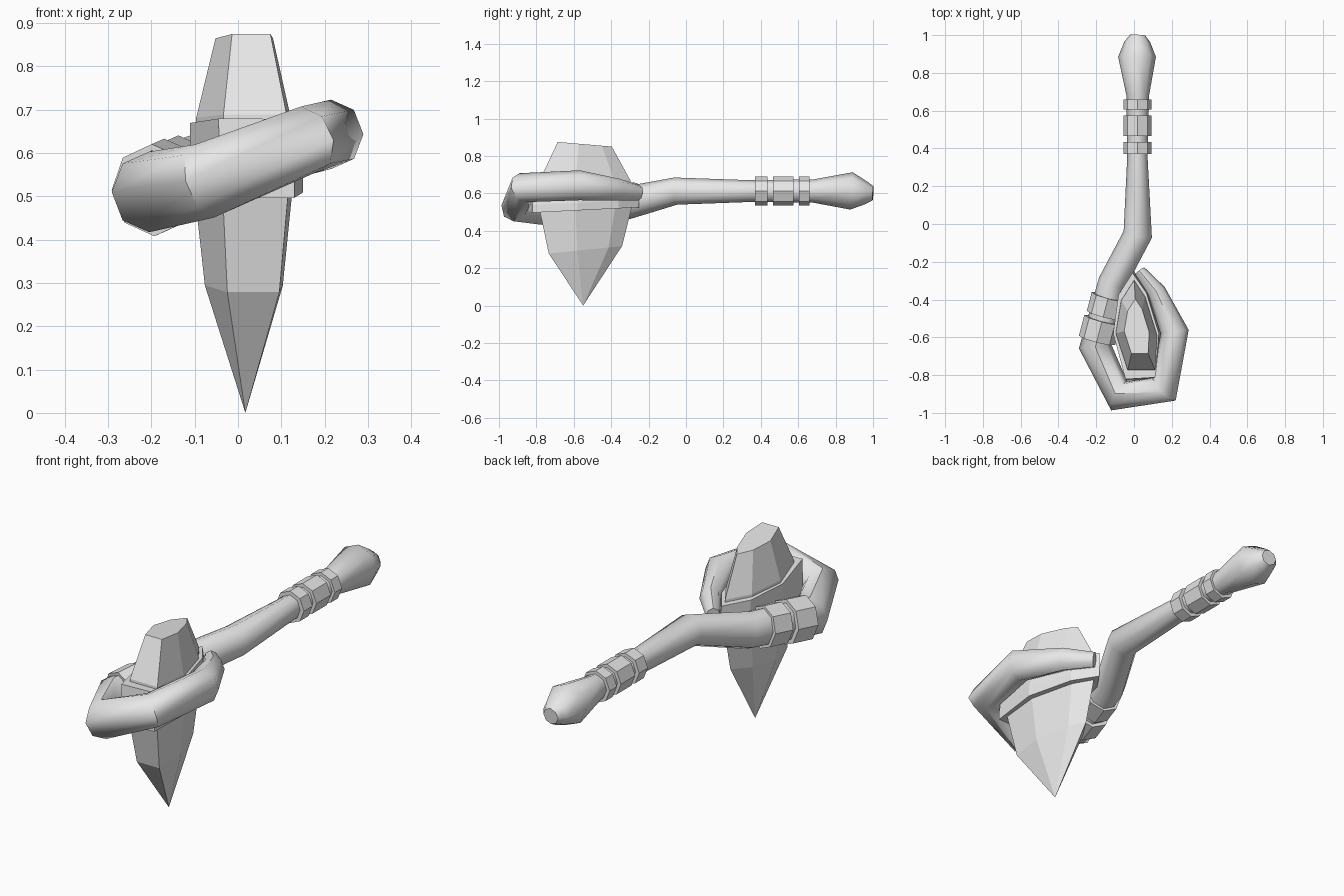
import bpy, bmesh, math
from mathutils import Vector

cube = bpy.data.objects.get("Cube")
if cube:
    bpy.data.objects.remove(cube, do_unlink=True)

grey = bpy.data.materials.new("plain_grey")
grey.use_nodes = True
grey.diffuse_color = (0.8, 0.8, 0.8, 1)
grey.node_tree.nodes["Principled BSDF"].inputs["Base Color"].default_value = (0.8, 0.8, 0.8, 1)


def loft(name, rings, smooth=None):
    """Skin a list of equal-length point rings and cap both ends."""
    bm = bmesh.new()
    rows = [[bm.verts.new(p) for p in ring] for ring in rings]
    n = len(rows[0])
    for a, b in zip(rows, rows[1:]):
        for i in range(n):
            j = (i + 1) % n
            bm.faces.new((a[i], a[j], b[j], b[i]))
    bm.faces.new(rows[0])
    bm.faces.new(rows[-1])
    bmesh.ops.remove_doubles(bm, verts=bm.verts, dist=0.0005)
    bmesh.ops.recalc_face_normals(bm, faces=bm.faces)
    mesh = bpy.data.meshes.new(name)
    bm.to_mesh(mesh)
    bm.free()
    mesh.materials.append(grey)
    obj = bpy.data.objects.new(name, mesh)
    bpy.context.collection.objects.link(obj)
    if smooth:
        bpy.ops.object.select_all(action='DESELECT')
        obj.select_set(True)
        bpy.context.view_layer.objects.active = obj
        bpy.ops.object.shade_smooth_by_angle(angle=math.radians(smooth))
    return obj


def tube(name, stations, smooth=None, sides=8):
    """Sweep an oval; each station is x, y, z, half width, half height."""
    pts = [Vector(s[:3]) for s in stations]
    rings = []
    for i, (p, s) in enumerate(zip(pts, stations)):
        t = Vector()
        if i:
            t += (p - pts[i - 1]).normalized()
        if i < len(pts) - 1:
            t += (pts[i + 1] - p).normalized()
        t.normalize()
        side = t.cross(Vector((0, 0, 1))).normalized()
        up = side.cross(t)
        angles = [math.tau * k / sides for k in range(sides)]
        rings.append([p + side * s[3] * math.cos(a) + up * s[4] * math.sin(a) for a in angles])
    return loft(name, rings, smooth)


# Handle: knob, straight grip, bend and hooked loop around the stone
bend = (-0.115, -0.31, 0.55, 0.075, 0.088)
loop_left = (-0.205, -0.65, 0.51, 0.087, 0.093)
tube("handle", [
    (0.02, 1.00, 0.60, 0.04, 0.038),
    (0.018, 0.965, 0.602, 0.068, 0.06),
    (0.016, 0.885, 0.613, 0.10, 0.10),
    (0.02, 0.68, 0.612, 0.06, 0.062),
    (0.018, 0.35, 0.612, 0.054, 0.058),
    (0.02, -0.055, 0.612, 0.077, 0.073),
    bend,
    loop_left,
    (-0.078, -0.91, 0.535, 0.088, 0.088),
    (0.16, -0.875, 0.63, 0.085, 0.08),
    (0.215, -0.57, 0.643, 0.075, 0.08),
    (0.12, -0.36, 0.62, 0.05, 0.058),
    (0.03, -0.25, 0.602, 0.032, 0.04),
], smooth=50)

# Three bands on the grip
for i, (y0, y1) in enumerate([(0.37, 0.435), (0.465, 0.575), (0.605, 0.66)]):
    tube(f"grip_band_{i + 1}", [(0.018, y, 0.612, 0.074, 0.077) for y in (y0, y1)], smooth=30)

# Two bands on the left of the loop
for i, (t0, t1, r) in enumerate([(0.22, 0.51, 0.097), (0.58, 0.90, 0.104)]):
    ends = [Vector(bend[:3]).lerp(Vector(loop_left[:3]), t) for t in (t0, t1)]
    tube(f"loop_band_{i + 1}", [(*p, r - 0.005, r + 0.003) for p in ends], smooth=30)

# Stone head: seven-sided faceted spike with a blunt top
outline = [(0, -0.29), (-0.07, -0.40), (-0.1, -0.58), (-0.035, -0.78),
           (0.115, -0.78), (0.125, -0.59), (0.06, -0.38)]
cx, cy = 0.017, -0.55


def layer(scale, z, tilt):
    return [(cx + (x - cx) * scale, cy + (y - cy) * scale, z + tilt * (y - cy) * scale)
            for x, y in outline]


loft("stone_head", [layer(0, 0, 0), layer(0.8, 0.297, 0.1), layer(1.0, 0.51, 0.05),
                    layer(0.97, 0.68, -0.04), layer(0.59, 0.863, -0.085)])

# Collar wrapped around the stone
rim = [(0, -0.25), (-0.08, -0.37), (-0.11, -0.58), (-0.04, -0.83),
       (0.13, -0.82), (0.15, -0.58), (0.08, -0.36)]
loft("stone_collar", [
    [(x, y, 0.51 + 0.05 * (y - cy)) for x, y in rim],
    [(x, y, 0.55 + 0.05 * (y - cy)) for x, y in rim],
    [(x * 0.93 - 0.008, cy + (y - cy) * 0.97, 0.668 - 0.04 * (y - cy)) for x, y in rim],
])
